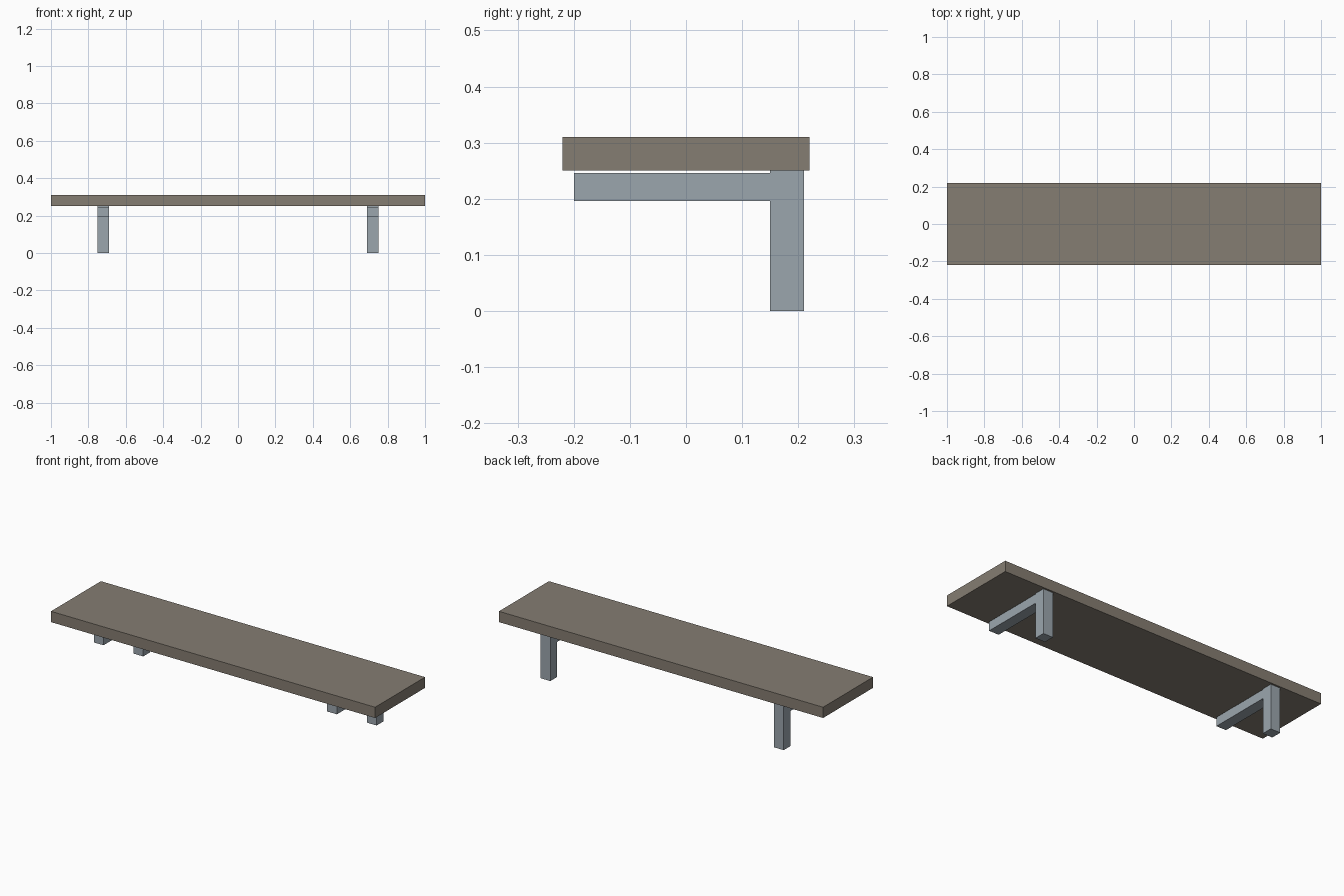
import bpy

if "Cube" in bpy.data.objects:
    bpy.data.objects.remove(bpy.data.objects["Cube"])


def material(name, rgb):
    m = bpy.data.materials.new(name)
    m.diffuse_color = (*rgb, 1)
    m.use_nodes = True
    m.node_tree.nodes["Principled BSDF"].inputs["Base Color"].default_value = m.diffuse_color
    return m


wood = material("grey brown wood", (0.235, 0.205, 0.168))
metal = material("blue grey metal", (0.33, 0.38, 0.42))


def box(name, lo, hi, mat):
    """Axis-aligned box from its two opposite corners."""
    bpy.ops.mesh.primitive_cube_add(size=1, location=[(a + b) / 2 for a, b in zip(lo, hi)])
    ob = bpy.context.object
    ob.name = name
    ob.scale = [b - a for a, b in zip(lo, hi)]
    bpy.ops.object.transform_apply(location=False, rotation=False, scale=True)
    ob.data.materials.append(mat)
    return ob


# shelf board
box("shelf_board", (-1, -0.22, 0.25), (1, 0.22, 0.31), wood)

# two L-shaped brackets: wall post at the back, arm reaching forward
for side, x in (("left", -0.72), ("right", 0.72)):
    box(side + "_bracket_post", (x - 0.03, 0.15, 0), (x + 0.03, 0.21, 0.25), metal)
    box(side + "_bracket_arm", (x - 0.03, -0.20, 0.196), (x + 0.03, 0.15, 0.246), metal)
